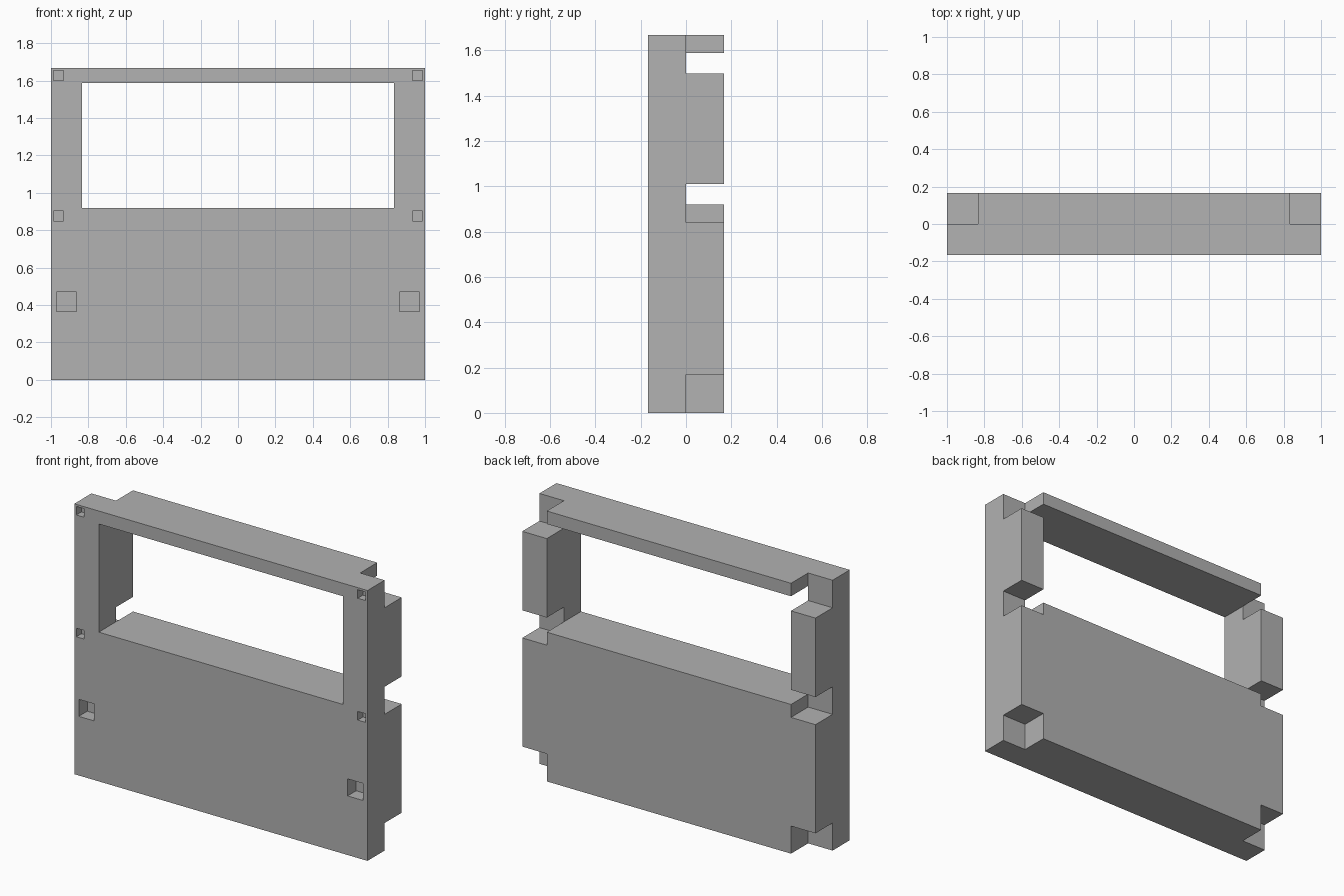
import bpy
import bmesh

cube = bpy.data.objects.get("Cube")
if cube:
    bpy.data.objects.remove(cube, do_unlink=True)

# Overall sizes
HALF_W, HALF_D, HEIGHT = 1.0, 0.1667, 1.667
POST = 0.833          # inner face of the side posts
NOTCH = 0.17          # height of the corner notches
OVER = 0.1            # how far cutters stick out

grey = bpy.data.materials.new("plain grey")
grey.use_nodes = True
colour = (0.445, 0.445, 0.445, 1)
grey.diffuse_color = colour
grey.node_tree.nodes["Principled BSDF"].inputs["Base Color"].default_value = colour


def box(name, xs, ys, zs):
    """Box spanning the given (low, high) ranges."""
    bm = bmesh.new()
    bmesh.ops.create_cube(bm, size=2)
    spans = [sorted(s) for s in (xs, ys, zs)]
    for v in bm.verts:
        v.co = [span[1] if c > 0 else span[0] for c, span in zip(v.co, spans)]
    mesh = bpy.data.meshes.new(name)
    bm.to_mesh(mesh)
    bm.free()
    mesh.materials.append(grey)
    obj = bpy.data.objects.new(name, mesh)
    bpy.context.collection.objects.link(obj)
    return obj


def cut(target, name, xs, ys, zs):
    """Subtract a box from the target and discard the cutter."""
    cutter = box(name, xs, ys, zs)
    cutter.hide_render = True
    mod = target.modifiers.new(name, 'BOOLEAN')
    mod.operation = 'DIFFERENCE'
    mod.solver = 'EXACT'
    mod.object = cutter
    bpy.context.view_layer.objects.active = target
    bpy.ops.object.modifier_apply(modifier=mod.name)
    bpy.data.objects.remove(cutter, do_unlink=True)


# Solid panel with a wide window
panel = box("window_panel", (-HALF_W, HALF_W), (-HALF_D, HALF_D), (0, HEIGHT))
cut(panel, "window_cutter", (-POST, POST),
    (-HALF_D - OVER, HALF_D + OVER), (0.92, 1.587))

for side in (-1, 1):
    # Notches in the rear half of each post: bottom, middle, top
    for low, high in ((-OVER, NOTCH), (0.84, 0.84 + NOTCH),
                      (HEIGHT - NOTCH, HEIGHT + OVER)):
        cut(panel, "notch_cutter", (side * POST, side * (HALF_W + OVER)),
            (0, HALF_D + OVER), (low, high))

    # Blind square holes in the front: x centre, z centre, size, depth
    for x, z, size, depth in ((0.96, 1.628, 0.053, 0.05),
                              (0.96, 0.877, 0.053, 0.05),
                              (0.917, 0.417, 0.105, 0.083)):
        r = size / 2
        cut(panel, "hole_cutter", (side * x - r, side * x + r),
            (-HALF_D - OVER, -HALF_D + depth), (z - r, z + r))
